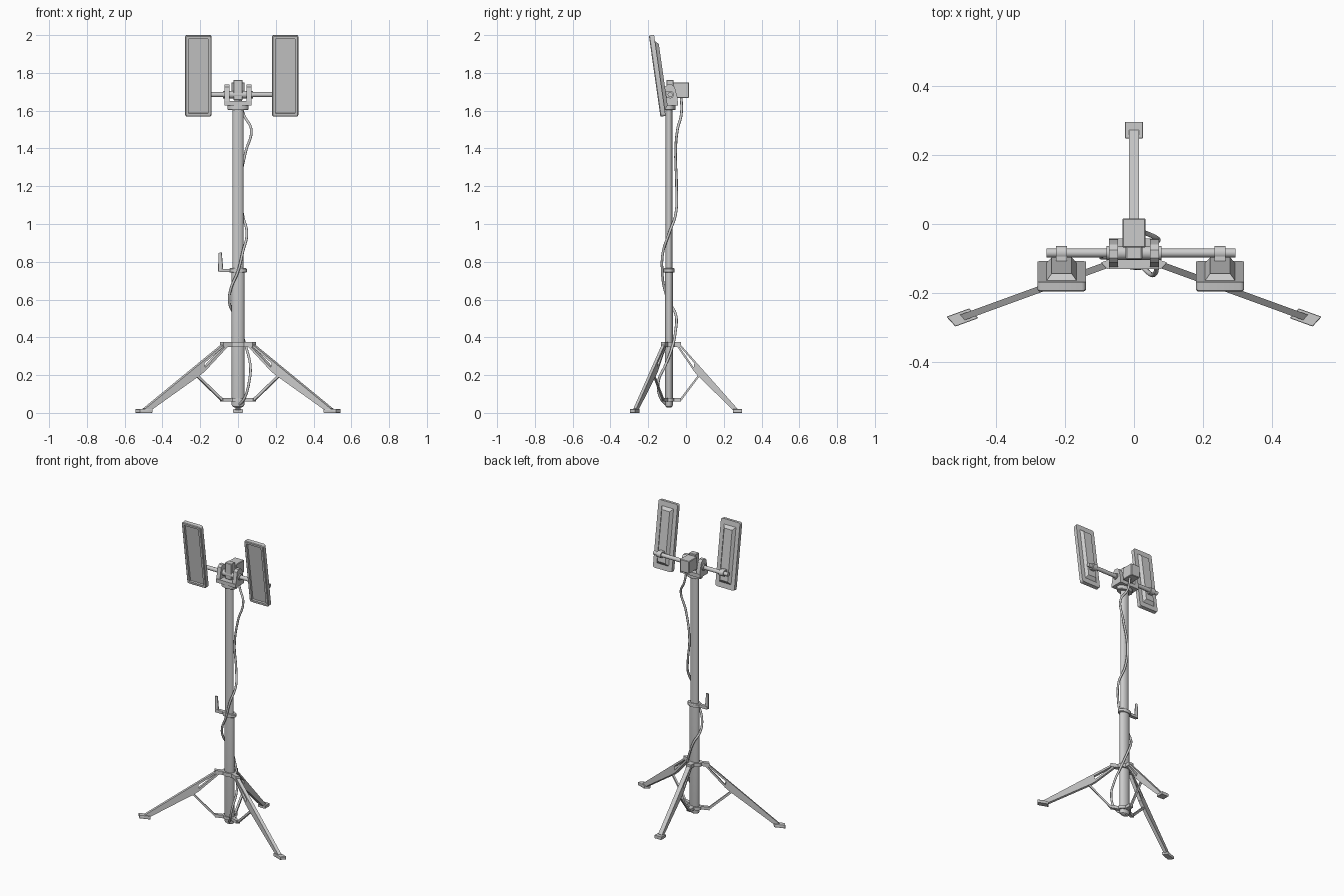
import bpy, bmesh, math
from mathutils import Matrix, Vector

if "Cube" in bpy.data.objects:
    bpy.data.objects.remove(bpy.data.objects["Cube"])

PY = -0.09                      # pole axis in y
SQ = Matrix.Translation((0, PY, 0)) @ Matrix.Diagonal((1, 0.63, 1, 1))  # depth is compressed
BAR = Vector((0.02, -0.084, 1.685))


def finish(name, bm, m=Matrix.Identity(4), bevel=0):
    if bevel:
        bmesh.ops.bevel(bm, geom=bm.edges[:], offset=bevel, segments=1, affect='EDGES')
    bm.transform(m)
    bmesh.ops.recalc_face_normals(bm, faces=bm.faces[:])
    me = bpy.data.meshes.new(name)
    bm.to_mesh(me)
    bm.free()
    me.shade_smooth()
    me.set_sharp_from_angle(angle=math.radians(32))
    ob = bpy.data.objects.new(name, me)
    bpy.context.collection.objects.link(ob)
    return ob


def box(name, lo, hi, m=Matrix.Identity(4), bevel=0):
    lo, hi = Vector(lo), Vector(hi)
    bm = bmesh.new()
    bmesh.ops.create_cube(bm, size=1, matrix=Matrix.Translation((lo + hi) / 2)
                          @ Matrix.Diagonal((*(hi - lo), 1)))
    return finish(name, bm, m, bevel)


def lathe(name, prof, m=SQ, n=32):
    bm = bmesh.new()
    rings = [[bm.verts.new((r * math.cos(2 * math.pi * i / n), r * math.sin(2 * math.pi * i / n), z))
              for i in range(n)] for r, z in prof]
    for a, b in zip(rings, rings[1:]):
        for i in range(n):
            bm.faces.new((a[i], a[(i + 1) % n], b[(i + 1) % n], b[i]))
    bm.faces.new(rings[0])
    bm.faces.new(rings[-1])
    return finish(name, bm, m)


def prism(name, pts, x0, x1, m=Matrix.Identity(4)):
    """Polygon in the y/z plane, extruded along x."""
    bm = bmesh.new()
    f = bm.faces.new([bm.verts.new((x0, y, z)) for y, z in pts])
    ext = bmesh.ops.extrude_face_region(bm, geom=[f])['geom']
    bmesh.ops.translate(bm, vec=(x1 - x0, 0, 0), verts=[v for v in ext if isinstance(v, bmesh.types.BMVert)])
    return finish(name, bm, m)


def tube(name, pts, r, res=3):
    cu = bpy.data.curves.new(name, 'CURVE')
    cu.dimensions = '3D'
    cu.bevel_depth, cu.bevel_resolution, cu.use_fill_caps, cu.resolution_u = r, res, True, 8
    sp = cu.splines.new('BEZIER')
    sp.bezier_points.add(len(pts) - 1)
    for b, p in zip(sp.bezier_points, pts):
        b.co = p
        b.handle_left_type = b.handle_right_type = 'AUTO'
    ob = bpy.data.objects.new(name, cu)
    bpy.context.collection.objects.link(ob)
    me = bpy.data.meshes.new_from_object(ob.evaluated_get(bpy.context.evaluated_depsgraph_get()))
    bpy.data.objects.remove(ob)
    me.shade_smooth()
    bpy.context.collection.objects.link(bpy.data.objects.new(name, me))


# telescopic pole and collars
lathe("lower_pole", [(0.018, 0.028), (0.03, 0.034), (0.034, 0.045), (0.034, 0.75)])
lathe("upper_pole", [(0.029, 0.74), (0.029, 1.62)])
lathe("middle_collar", [(0.043, 0.743), (0.047, 0.747), (0.047, 0.762), (0.043, 0.766)])
lathe("leg_collar", [(0.05, 0.35), (0.05, 0.374)])
lathe("strut_collar", [(0.046, 0.06), (0.046, 0.08)])
lathe("top_collar", [(0.052, 1.603), (0.055, 1.606), (0.055, 1.63)])

# clamp handle on the middle collar
box("handle_arm", (-0.1, -0.02, 0.745), (-0.03, 0.02, 0.763), SQ, 0.003)
bm = bmesh.new()
bmesh.ops.create_cone(bm, cap_ends=True, segments=12, radius1=0.014, radius2=0.009, depth=0.1)
finish("handle_grip", bm, SQ @ Matrix.Translation((-0.093, 0, 0.798)) @ Matrix.Rotation(-0.04, 4, 'Y'))

# three folding legs, each along +y then turned
top, foot = Vector((0.085, 0.37)), Vector((0.575, 0.022))
d = (foot - top).normalized()
nrm = Vector((d.y, -d.x))
at = lambda t, o: tuple(top.lerp(foot, t) + nrm * o)
for i, side in enumerate(("back", "left", "right")):
    m = SQ @ Matrix.Rotation(i * math.tau / 3, 4, 'Z')
    prism(side + "_leg", [at(0.27, 0), at(1, 0), at(1, 0.026), at(0.38, 0.05), at(0.30, 0.05)], -0.014, 0.014, m)
    prism(side + "_upper_strap", [at(0, 0), at(0.3, 0), at(0.3, 0.013), at(0, 0.011)], -0.014, 0.014, m)
    prism(side + "_lower_strap", [at(0, 0.013), at(0.31, 0.036), at(0.31, 0.05), at(0, 0.025)], -0.014, 0.014, m)
    box(side + "_foot", (-0.026, 0.537, 0), (0.026, 0.614, 0.02), m, 0.002)
    box(side + "_leg_lug", (-0.018, 0.04, 0.35), (0.018, 0.1, 0.374), m)
    box(side + "_strut_lug", (-0.015, 0.04, 0.06), (0.015, 0.1, 0.08), m)
    prism(side + "_strut", [(0.085, 0.066), (0.095, 0.076), (0.262, 0.215), (0.27, 0.205), (0.1, 0.062)],
          -0.007, 0.007, m)

# U-shaped yoke on top of the pole
box("yoke_base", (-0.072, -0.13, 1.628), (0.072, -0.042, 1.652))
for s in (-1, 1):
    prism("yoke_cheek", [(-0.128, 1.63), (-0.042, 1.63), (-0.045, 1.67), (-0.06, 1.725), (-0.075, 1.738),
                         (-0.098, 1.738), (-0.112, 1.725)], s * 0.046, s * 0.072)
box("centre_block", (-0.024, -0.103, 1.655), (0.024, -0.065, 1.763), bevel=0.003)
box("control_box", (-0.034, -0.068, 1.668), (0.034, 0.016, 1.75), bevel=0.003)

# cross bar with pivot hubs
RX = Matrix.Rotation(math.pi / 2, 4, 'Y')
lathe("cross_bar", [(0.013, -0.274), (0.013, 0.274)], Matrix.Translation(BAR) @ RX, 20)
lathe("pivot_hub", [(0.02, -0.08), (0.02, 0.08)], Matrix.Translation((0, BAR.y, BAR.z)) @ RX, 20)

# two tilted lamp panels
for side, x in (("left", -0.21), ("right", 0.25)):
    m = Matrix.Translation((x, -0.166, 1.783)) @ Matrix.Rotation(math.radians(8.1), 4, 'X')
    bm = bmesh.new()
    bmesh.ops.create_cube(bm, size=1, matrix=Matrix.Translation((0, 0.014, 0))
                          @ Matrix.Diagonal((0.14, 0.028, 0.434, 1)))
    bmesh.ops.bevel(bm, geom=[e for e in bm.edges if abs((e.verts[0].co - e.verts[1].co).y) > 0.01],
                    offset=0.012, segments=3, profile=0.5, affect='EDGES')
    front = min(bm.faces, key=lambda f: f.calc_center_median().y)
    bmesh.ops.bevel(bm, geom=list(front.edges), offset=0.004, segments=1, affect='EDGES')
    front = min(bm.faces, key=lambda f: f.calc_center_median().y)
    bmesh.ops.inset_region(bm, faces=[front], thickness=0.014)
    bmesh.ops.inset_region(bm, faces=[front], thickness=0.003, depth=-0.012)
    finish(side + "_lamp_panel", bm, m)
    # raised housing on the rear
    bm = bmesh.new()
    a, b = [[bm.verts.new((sx * w, y, sz * h)) for sx, sz in ((-1, -1), (1, -1), (1, 1), (-1, 1))]
            for w, h, y in ((0.045, 0.185, 0.026), (0.029, 0.165, 0.046))]
    bm.faces.new(a)
    bm.faces.new(b)
    for i in range(4):
        bm.faces.new((a[i], a[(i + 1) % 4], b[(i + 1) % 4], b[i]))
    finish(side + "_rear_housing", bm, m)
    box(side + "_clamp_block", (x - 0.016, -0.125, 1.668), (x + 0.016, -0.084, 1.702))
    lathe(side + "_clamp_ring", [(0.02, -0.016), (0.02, 0.016)],
          Matrix.Translation((x, BAR.y, BAR.z)) @ RX, 20)

# cable wound down the pole
tube("cable", [(0.01, -0.025, 1.68), (0.03, -0.025, 1.58), (0.07, -0.045, 1.5), (0.04, -0.055, 1.38),
               (0.01, -0.05, 1.2), (0.025, -0.055, 1.05), (0.047, -0.09, 0.95), (0.025, -0.122, 0.85),
               (0, -0.126, 0.75), (-0.04, -0.112, 0.65), (-0.045, -0.085, 0.58), (-0.02, -0.054, 0.52),
               (0.015, -0.056, 0.43), (0.045, -0.075, 0.34), (0.065, -0.11, 0.25), (0.06, -0.145, 0.17),
               (0.035, -0.135, 0.08), (0.005, -0.1, 0.04)], 0.007)
